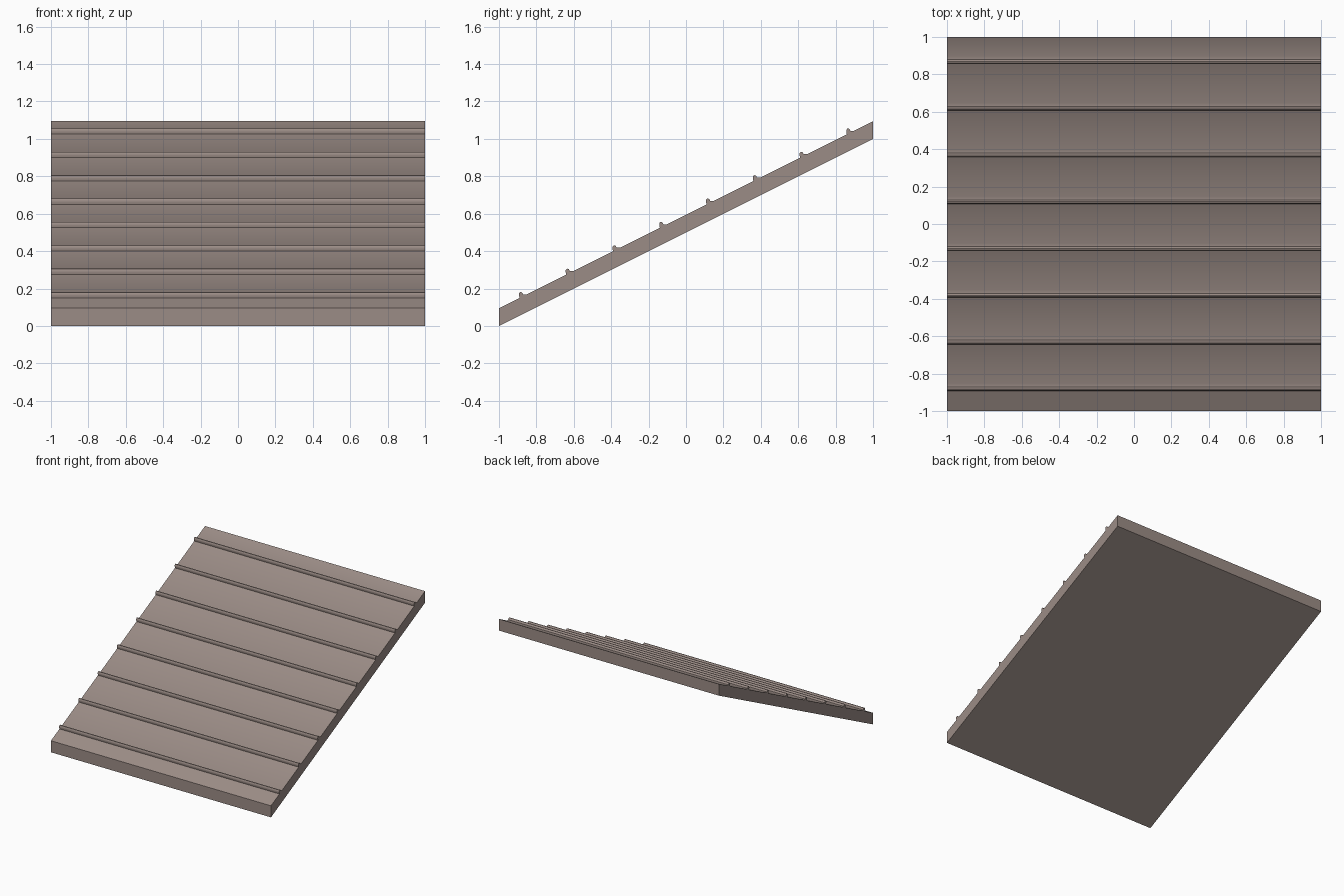
import bpy, bmesh, math

if "Cube" in bpy.data.objects:
    bpy.data.objects.remove(bpy.data.objects["Cube"])

# Side outline (y, z): sloped slab with eight rounded treads along the top
NUB = [(0.0, 0.0), (-0.003, 0.012), (-0.003, 0.023), (0.002, 0.030),
       (0.009, 0.031), (0.015, 0.027), (0.019, 0.018), (0.037, 0.0185)]
SLOPE_OFFSET = 0.595


def top_z(y):
    return 0.5 * y + SLOPE_OFFSET


profile = [(1.0, 1.0), (-1.0, 0.0), (-1.0, top_z(-1.0))]
for i in range(8):
    y0 = -0.89 + 0.25 * i
    profile += [(y0 + dy, top_z(y0) + dz) for dy, dz in NUB]
profile.append((1.0, top_z(1.0)))

# Extrude the outline across the width
bm = bmesh.new()
face = bm.faces.new([bm.verts.new((-1.0, y, z)) for y, z in profile])
ext = bmesh.ops.extrude_face_region(bm, geom=[face])
moved = [v for v in ext["geom"] if isinstance(v, bmesh.types.BMVert)]
bmesh.ops.translate(bm, vec=(2.0, 0, 0), verts=moved)
bmesh.ops.recalc_face_normals(bm, faces=bm.faces[:])
mesh = bpy.data.meshes.new("ribbed_ramp")
bm.to_mesh(mesh)
bm.free()

ramp = bpy.data.objects.new("ribbed_ramp", mesh)
bpy.context.collection.objects.link(ramp)
bpy.context.view_layer.objects.active = ramp
ramp.select_set(True)
bpy.ops.object.shade_smooth_by_angle(angle=math.radians(40))

# Warm grey-brown finish
mat = bpy.data.materials.new("warm_brown")
mat.diffuse_color = (0.33, 0.265, 0.24, 1.0)
mat.use_nodes = True
mat.node_tree.nodes["Principled BSDF"].inputs["Base Color"].default_value = mat.diffuse_color
mesh.materials.append(mat)
